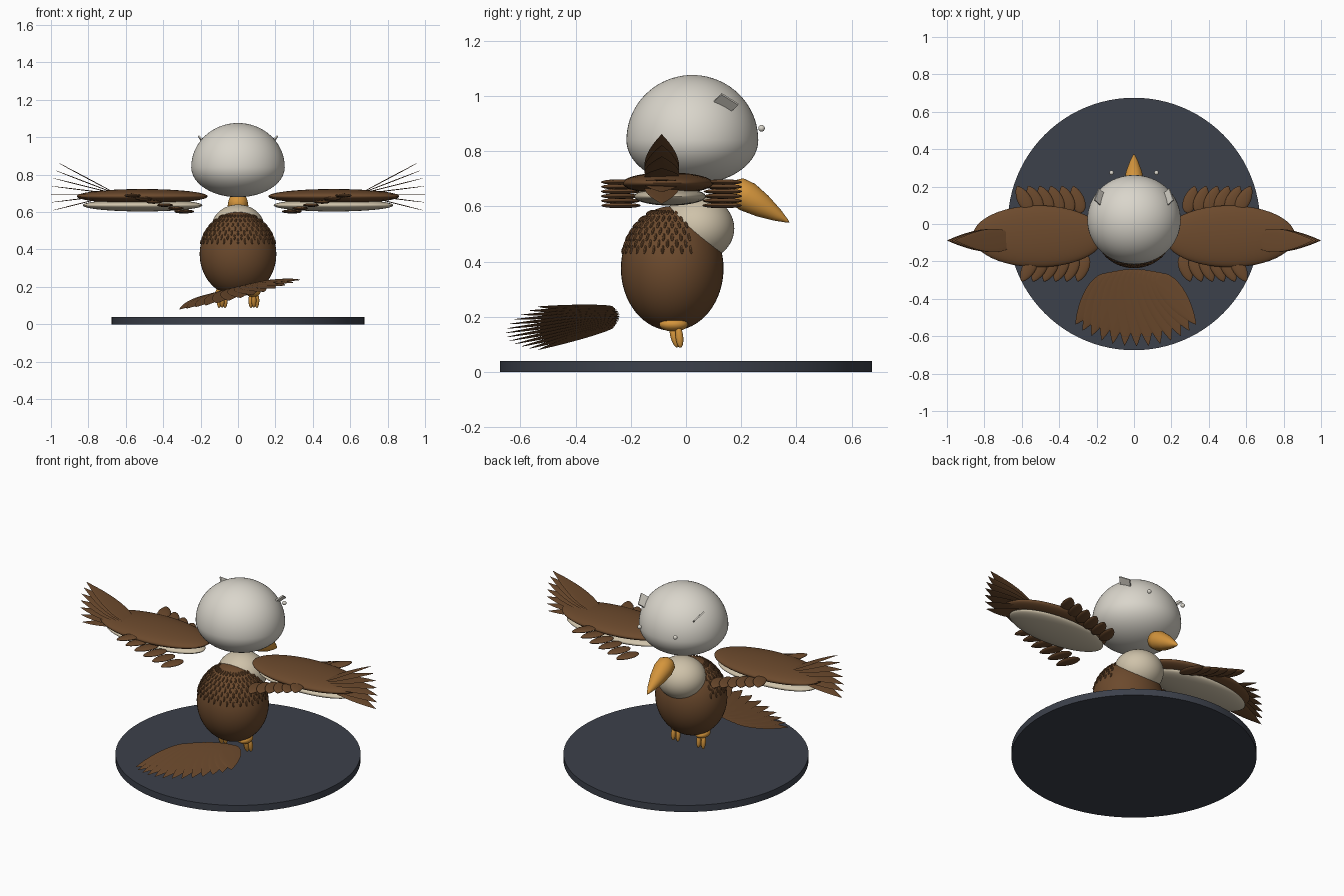
import bpy, bmesh
from math import radians, sin, cos, tau, sqrt
from mathutils import Matrix, Vector

cube = bpy.data.objects.get("Cube")
if cube:
    bpy.data.objects.remove(cube, do_unlink=True)


def material(name, rgb):
    m = bpy.data.materials.new(name)
    m.use_nodes = True
    m.diffuse_color = (*rgb, 1)
    m.node_tree.nodes["Principled BSDF"].inputs["Base Color"].default_value = (*rgb, 1)
    return m


BROWN = material("feather brown", (0.15, 0.068, 0.026))
WHITE = material("head white", (0.70, 0.67, 0.60))
CREAM = material("down cream", (0.62, 0.54, 0.40))
ORANGE = material("beak orange", (0.66, 0.30, 0.045))
SLATE = material("base slate", (0.045, 0.052, 0.07))

T = Matrix.Translation


def rot(deg, axis):
    return Matrix.Rotation(radians(deg), 4, axis)


def mirror(side):
    return Matrix.Diagonal((side, 1, 1, 1))


def finish(name, bm, mat, angle=40):
    bmesh.ops.recalc_face_normals(bm, faces=bm.faces)
    mesh = bpy.data.meshes.new(name)
    bm.to_mesh(mesh)
    bm.free()
    mesh.materials.append(mat)
    ob = bpy.data.objects.new(name, mesh)
    bpy.context.collection.objects.link(ob)
    bpy.ops.object.select_all(action="DESELECT")
    ob.select_set(True)
    bpy.context.view_layer.objects.active = ob
    bpy.ops.object.shade_smooth_by_angle(angle=radians(angle))
    return ob


def ball(bm, centre, radii, turn=Matrix(), segs=32, rings=20):
    m = T(centre) @ turn @ Matrix.Diagonal((*radii, 1))
    return bmesh.ops.create_uvsphere(bm, u_segments=segs, v_segments=rings, radius=1, matrix=m)["verts"]


def ellipsoid(name, centre, radii, mat):
    bm = bmesh.new()
    ball(bm, centre, radii, segs=48, rings=32)
    return finish(name, bm, mat)


def leaf(bm, frame, length, width, thick, point=0.5):
    """Flat feather growing along local X from a round root to a pointed tip."""
    verts = bmesh.ops.create_uvsphere(bm, u_segments=14, v_segments=14, radius=1,
                                      matrix=rot(90, "Y"))["verts"]
    for v in verts:
        t = min(1, max(0, (v.co.x + 1) / 2))
        taper = (1 - t) ** point * (1 + 0.6 * point)
        v.co = frame @ Vector((t * length, v.co.y * width / 2 * taper, v.co.z * thick / 2))


# Round base
bm = bmesh.new()
bmesh.ops.create_cone(bm, cap_ends=True, segments=96, radius1=0.675, radius2=0.675,
                      depth=0.04, matrix=T((0, 0, 0.02)))
finish("base_disc", bm, SLATE)

# Body and chest
BODY, BODY_R = Vector((0, -0.05, 0.375)), Vector((0.205, 0.186, 0.226))
ellipsoid("body", BODY, BODY_R, BROWN)
ellipsoid("chest", (0, 0.04, 0.52), (0.14, 0.135, 0.12), CREAM)

# Rows of tiny feathers on the upper body
bm = bmesh.new()
for row in range(7):
    h = 0.3 + 0.1 * row
    r = sqrt(1 - h * h)
    for i in range(32):
        a = tau * (i + 0.5 * (row % 2)) / 32
        if sin(a) > 0.45:
            continue
        n = Vector((cos(a) * r, sin(a) * r, h))
        spot = BODY + Vector(n * k for n, k in zip(n, BODY_R))
        ball(bm, spot, (0.006, 0.006, 0.016), n.to_track_quat("Y", "Z").to_matrix().to_4x4(), 8, 6)
finish("body_feathers", bm, BROWN)

# Head: a dome with a flatter underside
bm = bmesh.new()
for v in ball(bm, (0, 0, 0), (0.25, 0.239, 0.236), segs=64, rings=40):
    if v.co.z < 0:
        v.co.z *= 0.68
    v.co += Vector((0, 0.023, 0.84))
finish("head", bm, WHITE)

# Beak: lathed cone pointing forward and down
bm = bmesh.new()
start, tip = Vector((0, 0.155, 0.675)), Vector((0, 0.376, 0.541))
axis = (tip - start)
frame = T(start) @ axis.to_track_quat("Z", "Y").to_matrix().to_4x4()
profile = [(0, 0), (0.04, 0.03), (0.12, 0.05), (0.3, 0.055), (0.55, 0.043), (0.8, 0.023), (0.95, 0.007), (1, 0)]
line = [bm.verts.new(frame @ Vector((r, 0, t * axis.length))) for t, r in profile]
edges = [bm.edges.new(pair) for pair in zip(line, line[1:])]
bmesh.ops.spin(bm, geom=line + edges, cent=start, axis=axis.normalized(), angle=tau, steps=32)
bmesh.ops.remove_doubles(bm, verts=bm.verts, dist=0.0004)
finish("beak", bm, ORANGE, 60)

for side, label in ((1, "left"), (-1, "right")):
    # Eye
    ellipsoid(label + "_eye", (side * 0.12, 0.274, 0.883), (0.012, 0.012, 0.012), WHITE)

    # Brow fin
    bm = bmesh.new()
    along = Vector((-0.3, 0.8, -0.5)).normalized()
    face = along.cross(Vector((0.52, 0.75, 0.41))).normalized()
    out = face.cross(along)
    turn = Matrix((along, out, face)).transposed().to_4x4()
    bmesh.ops.create_cube(bm, size=1, matrix=mirror(side) @ T((0.185, 0.145, 0.975)) @ turn
                          @ Matrix.Diagonal((0.075, 0.05, 0.008, 1)))
    finish(label + "_brow", bm, WHITE)

    # Wing and its pale lining
    ellipsoid(label + "_wing", (side * 0.512, -0.066, 0.684), (0.35, 0.165, 0.039), BROWN)
    ellipsoid(label + "_wing_lining", (side * 0.51, -0.058, 0.636), (0.32, 0.13, 0.033), CREAM)

    # Upright fan of wing tip feathers
    bm = bmesh.new()
    for i in range(7):
        leaf(bm, mirror(side) @ T((0.645, -0.088, 0.695)) @ rot(14 - 7 * i, "Y"),
             0.355, 0.125, 0.005)
    finish(label + "_tip_feathers", bm, BROWN)

    # Feather rows on the leading and trailing edges, rising outward
    for edge, name, x0, y0 in ((1, "leading", 0.28, 0.06), (-1, "trailing", 0.255, -0.165)):
        bm = bmesh.new()
        for i in range(6):
            spot = T((x0 + 0.055 * i, y0 + edge * 0.002 * i, 0.603 + 0.017 * i))
            leaf(bm, mirror(side) @ spot @ rot(edge * (72 - 2 * i), "Z"), 0.15, 0.075, 0.02, 0.2)
        finish(f"{label}_{name}_feathers", bm, BROWN)

    # Leg: thigh tuft and dangling toes
    bm = bmesh.new()
    ball(bm, (side * 0.08, -0.045, 0.172), (0.04, 0.052, 0.026))
    for dx, dy, lean in ((-0.016, -0.012, 6), (0.016, -0.012, 6), (0, -0.03, 16)):
        ball(bm, (side * 0.085 + dx, dy - 0.012, 0.127), (0.013, 0.014, 0.04), rot(lean, "X"), 16, 12)
    finish(label + "_leg", bm, ORANGE)

# Tail fan, sloping back and rolled to one side
bm = bmesh.new()
fan = T((0, -0.25, 0.2)) @ rot(-13, "Y") @ rot(8.5, "X")
count = 13
for i in range(count):
    k = 2 * i / (count - 1) - 1
    spot = T((0.135 * k, 0.01 - 0.03 * k * k, 0.004 * k))
    leaf(bm, fan @ spot @ rot(-90 + 36 * k, "Z") @ rot(-6, "X"),
         0.42 - 0.085 * k * k, 0.125, 0.006, 0.4)
finish("tail_feathers", bm, BROWN)
